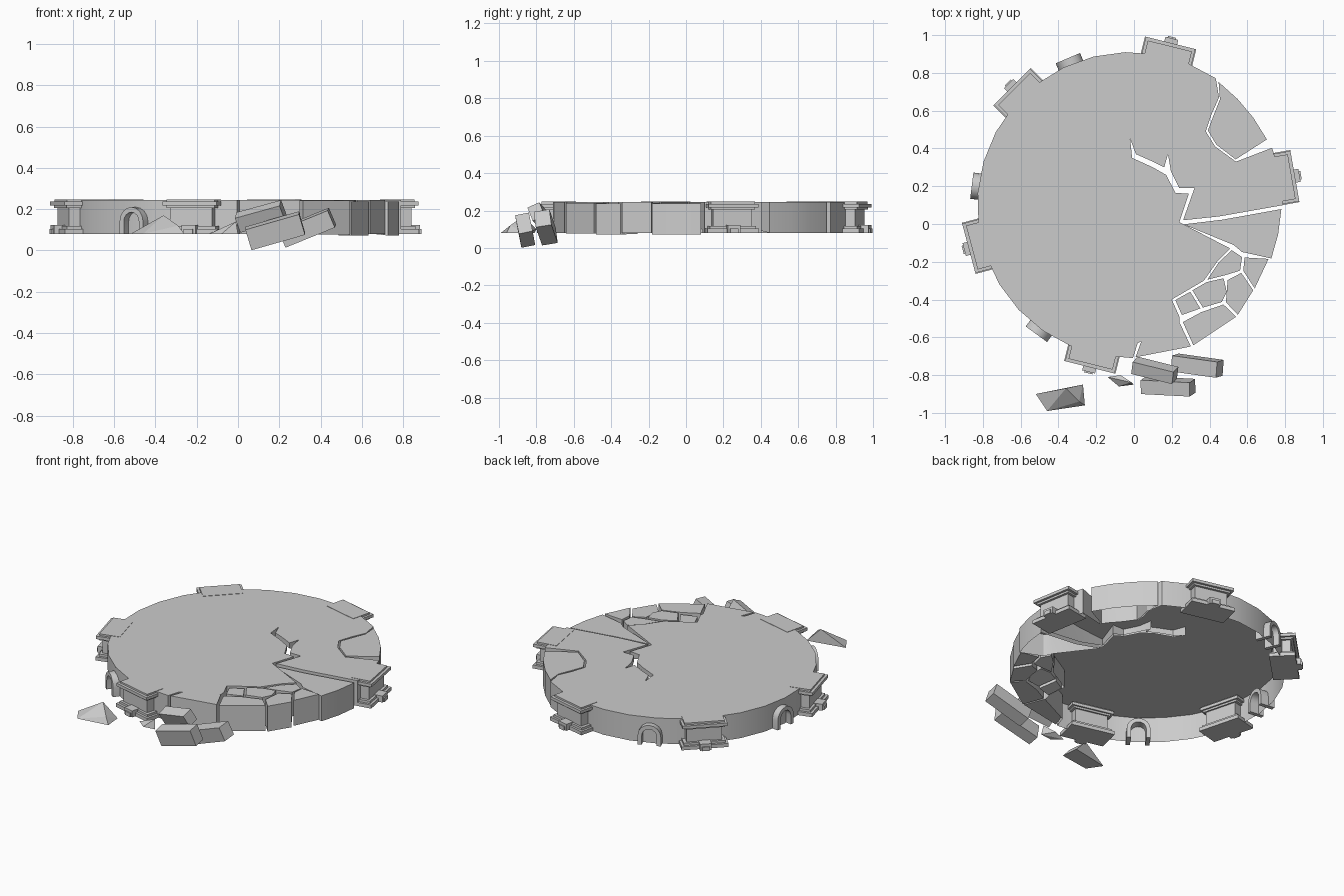
import bpy, bmesh
from math import sin, cos, pi, radians, hypot
from mathutils import Matrix, Vector

cube = bpy.data.objects.get("Cube")
if cube:
    bpy.data.objects.remove(cube)

CX, CY, RADIUS = -.02, .1, .81
TOP, BASE = .245, .08

stone = bpy.data.materials.new("grey stone")
stone.use_nodes = True
GREY = (.6, .6, .6, 1)
stone.diffuse_color = GREY
stone.node_tree.nodes["Principled BSDF"].inputs["Base Color"].default_value = GREY


def finish(name, bm, matrix=None, smooth=False):
    """Turn a bmesh into a stone object."""
    bmesh.ops.recalc_face_normals(bm, faces=bm.faces)
    mesh = bpy.data.meshes.new(name)
    bm.to_mesh(mesh)
    bm.free()
    mesh.materials.append(stone)
    ob = bpy.data.objects.new(name, mesh)
    bpy.context.collection.objects.link(ob)
    if matrix:
        ob.matrix_world = matrix
    if smooth:
        bpy.ops.object.select_all(action='DESELECT')
        ob.select_set(True)
        bpy.context.view_layer.objects.active = ob
        bpy.ops.object.shade_smooth_by_angle(angle=radians(25))
    return ob


def rim(start, end, steps):
    """Points along the round edge of the platform."""
    angles = [radians(start + (end - start) * i / steps) for i in range(steps + 1)]
    return [(CX + RADIUS * cos(a), CY + RADIUS * sin(a)) for a in angles]


def slab(name, outline, drop=0, gap=0, solid=False):
    """Flat top with walls that get shallower towards the platform centre."""
    bm = bmesh.new()
    mx = sum(p[0] for p in outline) / len(outline)
    my = sum(p[1] for p in outline) / len(outline)
    upper, lower = [], []
    for x, y in outline:
        d = hypot(mx - x, my - y)
        x, y = x + (mx - x) / d * gap, y + (my - y) / d * gap
        reach = min(1, max(.12, (hypot(x - CX, y - CY) - .15) / .55))
        upper.append(bm.verts.new((x, y, TOP - drop)))
        lower.append(bm.verts.new((x, y, TOP - (TOP - BASE) * reach - drop)))
    bm.faces.new(upper)
    for i in range(len(upper)):
        j = (i + 1) % len(upper)
        bm.faces.new((upper[i], lower[i], lower[j], upper[j]))
    if solid:
        bm.faces.new(lower[::-1])
    return finish(name, bm, smooth=True)


# Main platform with its broken side and forked central crack
brick_edge = [(.02, -.63), (.24, -.53), (.24, -.49), (.2, -.4), (.37, -.3),
              (.44, -.2), (.51, -.13)]
crack = [(.24, .01), (.29, .16), (.22, .165), (.17, .26), (.1, .3), (-.01, .35),
         (-.02, .45), (.01, .37), (.1, .33), (.16, .3), (.18, .37), (.195, .28),
         (.24, .19), (.32, .19), (.26, .02)]
notch = [(.54, .33), (.43, .41), (.38, .49), (.41, .58), (.45, .67)]
slab("platform", rim(56, 271, 18) + brick_edge + crack + [(.45, .04)]
     + rim(0, 22, 2) + notch)

# Two large broken wedges
slab("back_wedge", rim(25, 55, 3) + notch[::-1], gap=.012)
slab("side_wedge", [(.25, 0), (.52, -.12), (.57, -.16)] + rim(-21, -1, 2)
     + [(.46, .03)], drop=.008, gap=.012)

# Loose bricks along the broken edge
bricks = [
    [(0, -.71), (.31, -.65), (.25, -.52), (.03, -.62)],
    [(.31, -.65), (.55, -.49), (.48, -.42), (.35, -.46), (.25, -.52)],
    [(.25, -.49), (.36, -.45), (.3, -.35), (.21, -.4)],
    [(.36, -.45), (.47, -.42), (.5, -.36), (.48, -.28), (.38, -.3), (.3, -.35)],
    [(.48, -.28), (.57, -.25), (.58, -.17), (.52, -.13), (.44, -.2), (.38, -.3)],
    [(.48, -.42), (.55, -.49), (.64, -.35), (.57, -.25), (.49, -.29)],
    [(.57, -.25), (.64, -.35), (.72, -.18), (.58, -.17)],
]
for i, outline in enumerate(bricks):
    slab(f"edge_brick_{i + 1}", outline, drop=.004 * (i % 3), gap=.009, solid=True)


def add_box(bm, r0, r1, width, z0, z1):
    m = Matrix.Translation(((r0 + r1) / 2, 0, (z0 + z1) / 2))
    bmesh.ops.create_cube(bm, size=1, matrix=m @ Matrix.Diagonal((r1 - r0, width, z1 - z0, 1)))


def outward(angle):
    return Matrix.Translation((CX, CY, 0)) @ Matrix.Rotation(radians(angle), 4, 'Z')


# Pedestals: inner radius, outer radius, width, bottom, top of each tier
tiers = [(.73, .885, .28, BASE, .103), (.74, .87, .25, .103, .118),
         (.75, .855, .21, .118, .205), (.74, .87, .24, .205, .217),
         (.73, .885, .27, .217, .236), (.74, .868, .24, .236, .247),
         (.8, .91, .07, BASE, .122), (.8, .918, .045, BASE, .105)]
for i, angle in enumerate((10, 76, 135, 195, 256)):
    bm = bmesh.new()
    for tier in tiers:
        add_box(bm, *tier)
    finish(f"pedestal_{i + 1}", bm, outward(angle))


def arch_line(half, spring, n=8):
    arc = [(half * cos(pi * k / n), spring + half * sin(pi * k / n)) for k in range(n + 1)]
    return [(half, BASE)] + arc + [(-half, BASE)]


# Small arches on the outer wall
for i, angle in enumerate((113, 173, 234)):
    bm = bmesh.new()
    rings = []
    for pts in zip(arch_line(.07, .14), arch_line(.045, .14)):
        (oy, oz), (iy, iz) = pts
        rings.append([bm.verts.new(p) for p in
                      ((.75, oy, oz), (.845, oy, oz), (.845, iy, iz), (.75, iy, iz))])
    for a, b in zip(rings, rings[1:]):
        for k in range(4):
            m = (k + 1) % 4
            bm.faces.new((a[k], a[m], b[m], b[k]))
    bm.faces.new(rings[0])
    bm.faces.new(rings[-1])
    finish(f"arch_{i + 1}", bm, outward(angle), smooth=True)

# Fallen blocks: centre, size, tilt, turn, roll
fallen = [((.11, -.775, .165), (.23, .07, .08), -15, -14, 25),
          ((.18, -.86, .095), (.27, .075, .105), -16, -3, 12),
          ((.335, -.75, .11), (.26, .085, .09), -22, -8, 10)]
for i, (centre, size, tilt, turn, roll) in enumerate(fallen):
    bm = bmesh.new()
    bmesh.ops.create_cube(bm, size=1, matrix=Matrix.Diagonal((*size, 1)))
    turned = (Matrix.Translation(centre) @ Matrix.Rotation(radians(turn), 4, 'Z')
              @ Matrix.Rotation(radians(tilt), 4, 'Y') @ Matrix.Rotation(radians(roll), 4, 'X'))
    finish(f"fallen_block_{i + 1}", bm, turned)


def chunk(name, points):
    """Angular stone wrapped around a few corners."""
    bm = bmesh.new()
    for p in points:
        bm.verts.new(p)
    bmesh.ops.convex_hull(bm, input=bm.verts)
    finish(name, bm)


# Rubble lying in front
chunk("large_rubble", [(-.52, -.9, BASE), (-.46, -.99, BASE), (-.26, -.96, BASE),
                       (-.27, -.85, BASE), (-.36, -.87, .17), (-.29, -.94, .12)])
chunk("small_rubble", [(-.14, -.81, BASE), (-.08, -.86, BASE), (0, -.85, BASE),
                       (-.07, -.8, .1), (-.01, -.84, .14)])
